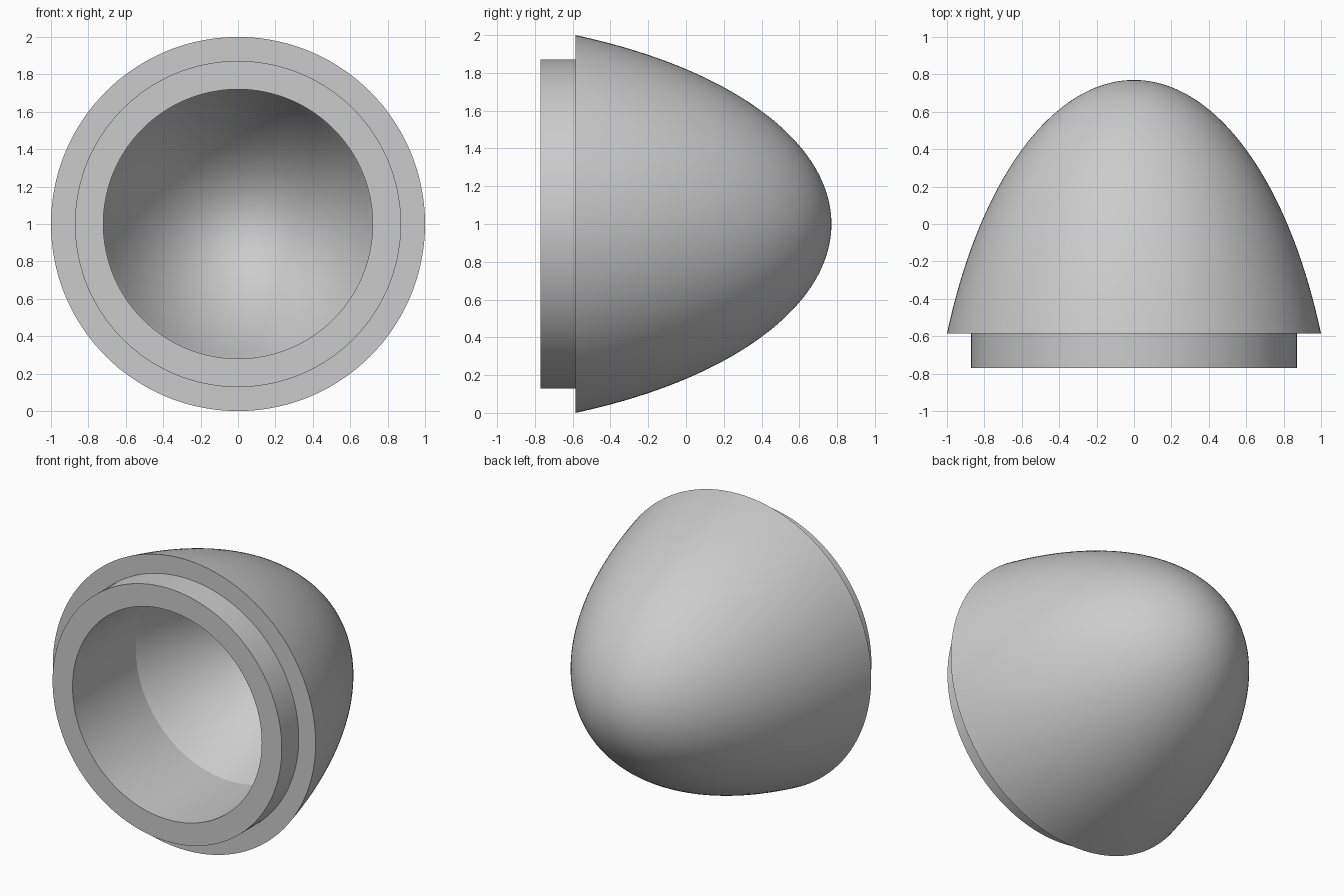
import bpy, bmesh, math
from mathutils import Vector

cube = bpy.data.objects.get("Cube")
if cube:
    bpy.data.objects.remove(cube, do_unlink=True)

TIP, RIM, FRONT = 0.77, -0.585, -0.77    # positions along the y axis
LIP_R, BORE_R = 0.872, 0.72
WALL, RINGS, SIDES = 0.125, 40, 144
A, B = 1.051, -0.2313                    # nose curve: r^2 = A*t + B*t^2


def nose(t, inset=0.0):
    """Radius and y of the nose curve at depth t, moved inward by inset."""
    r = math.sqrt(A * t + B * t * t)
    normal = Vector((2 * r, A + 2 * B * t)).normalized()
    return r - inset * normal.x, TIP - t - inset * normal.y


def nose_curve(depth, inset=0.0):
    return [nose(depth * (i / RINGS) ** 2, inset) for i in range(RINGS + 1)]


# Outer shell from tip to rim, stepped lip, bore, then the inner dome
outer = nose_curve(TIP - RIM)
outer[-1] = (1.0, RIM)
inner = nose_curve(0.805, WALL)
inner[-1] = (BORE_R, inner[-1][1])
inner[0] = (0.0, TIP - WALL)
lip = [(LIP_R, RIM), (LIP_R, FRONT), (BORE_R, FRONT)]
profile = outer + lip + inner[::-1]

# Revolve the profile about the y axis
bm = bmesh.new()
verts = [bm.verts.new((r, y, 0)) for r, y in profile]
edges = [bm.edges.new(pair) for pair in zip(verts, verts[1:])]
bmesh.ops.spin(bm, geom=verts + edges, cent=(0, 0, 0), axis=(0, 1, 0),
               angle=math.tau, steps=SIDES, use_merge=True)
bmesh.ops.remove_doubles(bm, verts=bm.verts, dist=0.0001)
bmesh.ops.recalc_face_normals(bm, faces=bm.faces)
bmesh.ops.translate(bm, verts=bm.verts, vec=(0, 0, 1))
mesh = bpy.data.meshes.new("nose_cone")
bm.to_mesh(mesh)
bm.free()

cone = bpy.data.objects.new("nose_cone", mesh)
bpy.context.collection.objects.link(cone)

# Plain grey finish
grey = bpy.data.materials.new("plain_grey")
grey.use_nodes = True
colour = (0.6, 0.6, 0.6, 1)
grey.diffuse_color = colour
grey.node_tree.nodes["Principled BSDF"].inputs["Base Color"].default_value = colour
mesh.materials.append(grey)

# Smooth curves with crisp steps
bpy.ops.object.select_all(action="DESELECT")
cone.select_set(True)
bpy.context.view_layer.objects.active = cone
bpy.ops.object.shade_smooth_by_angle(angle=math.radians(15))
